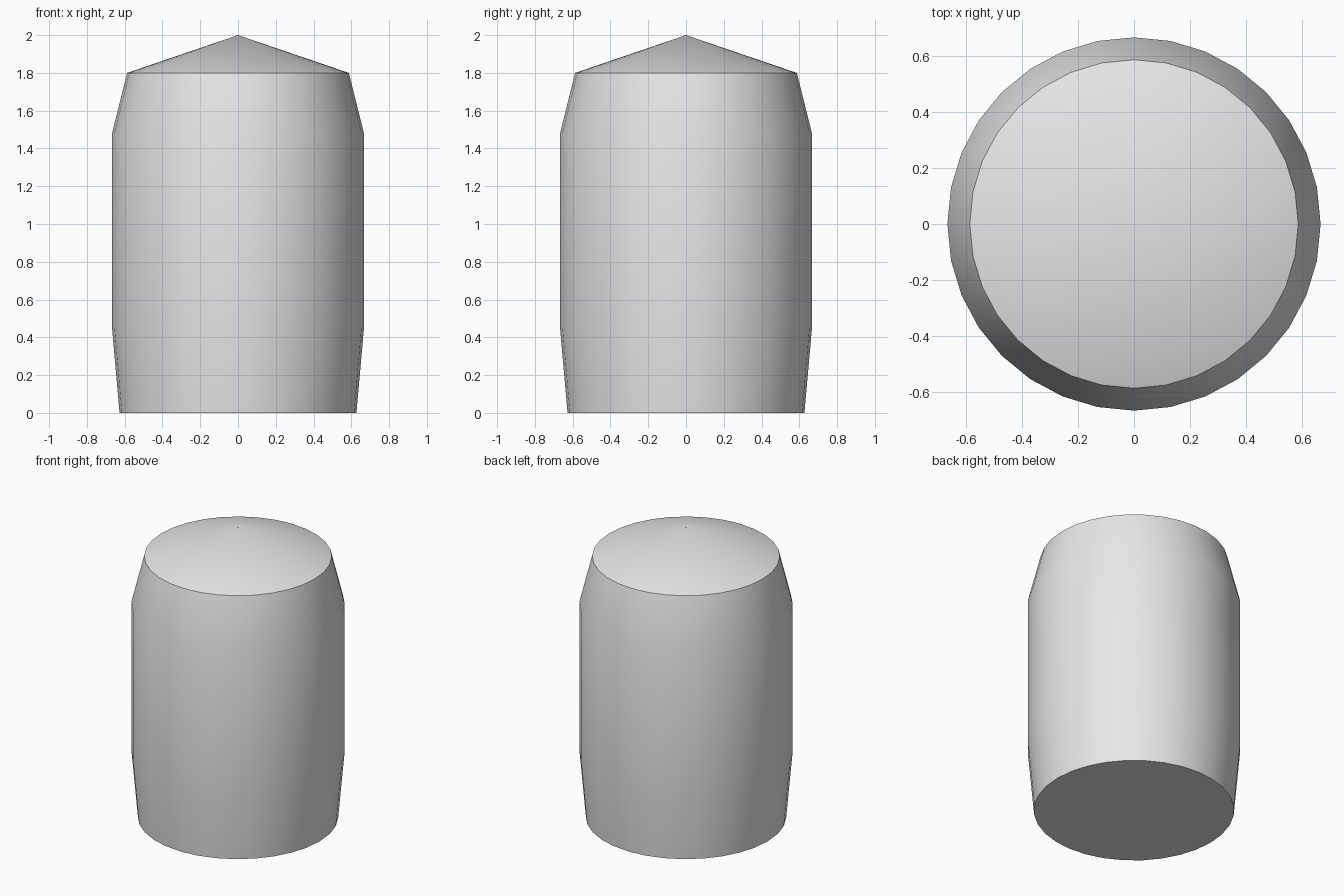
import bpy
import bmesh
import math

cube = bpy.data.objects.get("Cube")
if cube:
    bpy.data.objects.remove(cube, do_unlink=True)

SIDES = 32

# Plain grey material
grey = bpy.data.materials.new("light grey")
grey.use_nodes = True
colour = (0.8, 0.8, 0.8, 1.0)
grey.diffuse_color = colour
grey.node_tree.nodes["Principled BSDF"].inputs["Base Color"].default_value = colour

# Barrel outline as (radius, height), closed by a pointed cap
profile = [(0.627, 0.0), (0.667, 0.45), (0.667, 1.48), (0.587, 1.8)]
APEX = 2.0

bm = bmesh.new()
rings = []
for radius, z in profile:
    rings.append([bm.verts.new((radius * math.cos(a), radius * math.sin(a), z))
                  for a in (math.tau * i / SIDES for i in range(SIDES))])

# Side walls
for low, high in zip(rings, rings[1:]):
    for i in range(SIDES):
        j = (i + 1) % SIDES
        bm.faces.new((low[i], low[j], high[j], high[i]))

# Flat base and conical top
bm.faces.new(rings[0][::-1])
tip = bm.verts.new((0, 0, APEX))
top = rings[-1]
for i in range(SIDES):
    bm.faces.new((top[i], top[(i + 1) % SIDES], tip))

mesh = bpy.data.meshes.new("barrel_body")
bm.to_mesh(mesh)
bm.free()
mesh.materials.append(grey)

body = bpy.data.objects.new("barrel_body", mesh)
bpy.context.collection.objects.link(body)

# Smooth sides with sharp rims
bpy.ops.object.select_all(action='DESELECT')
body.select_set(True)
bpy.context.view_layer.objects.active = body
bpy.ops.object.shade_smooth_by_angle(angle=math.radians(30))
